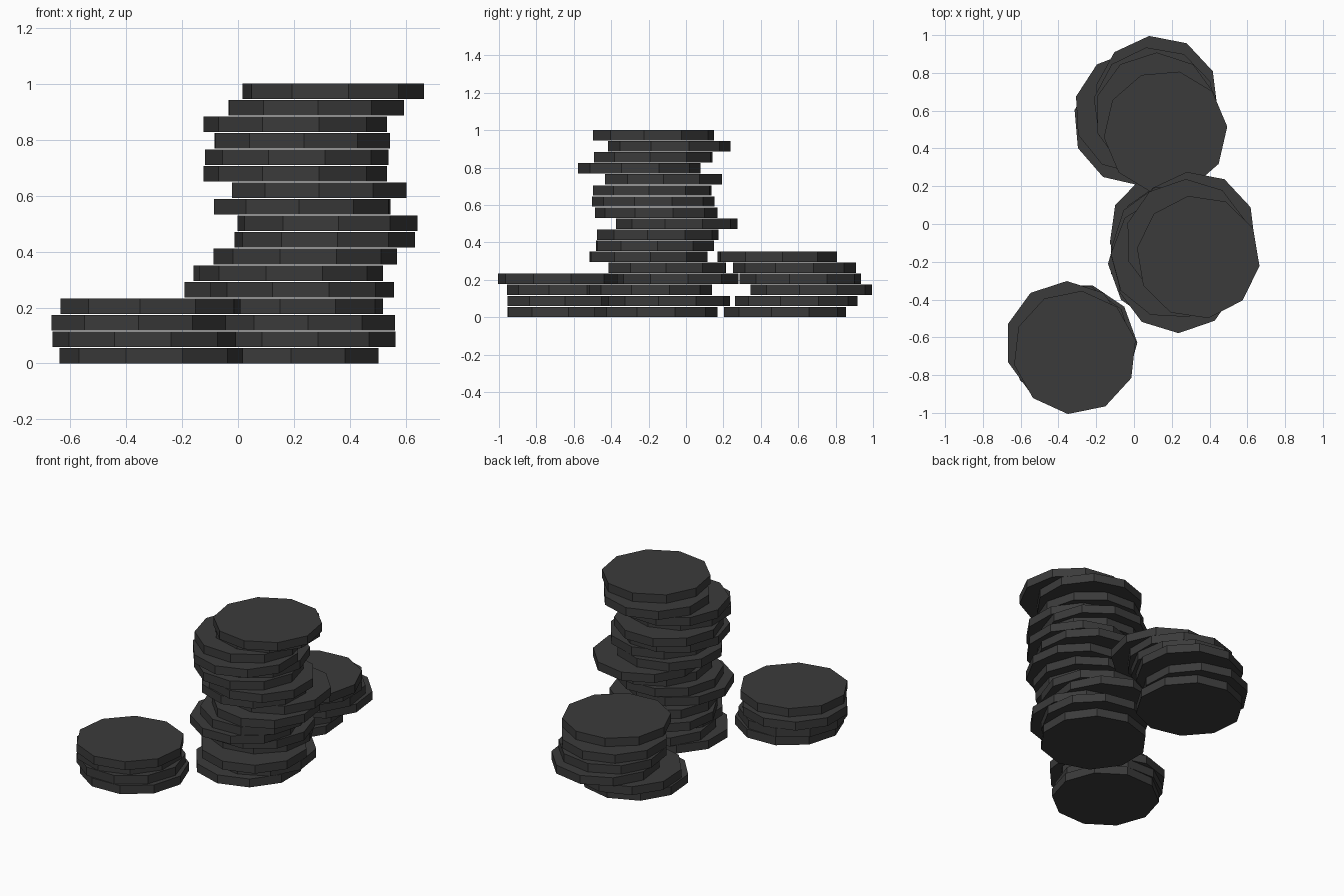
import bpy
from math import radians

cube = bpy.data.objects.get("Cube")
if cube:
    bpy.data.objects.remove(cube, do_unlink=True)

SIDES = 10
RADIUS = 0.328
THICKNESS = 0.0555
PITCH = 0.0591

# Single dark material
mat = bpy.data.materials.new("dark_grey")
mat.use_nodes = True
colour = (0.043, 0.043, 0.043, 1)
mat.diffuse_color = colour
mat.node_tree.nodes["Principled BSDF"].inputs["Base Color"].default_value = colour

# Each stack lists its discs from the ground up: x, y, turn in degrees
stacks = {
    "tall_stack": [
        (.19, -.16, 0), (.24, -.09, 8), (.25, -.19, 0), (.195, -.045, -8),
        (.23, -.10, 17), (.19, -.20, 20), (.24, -.165, 20), (.31, -.15, 8),
        (.32, -.05, 7), (.23, -.16, -2), (.29, -.175, 0), (.205, -.18, 15),
        (.21, -.12, 18), (.23, -.25, 1), (.205, -.175, 15), (.28, -.09, 1),
        (.34, -.175, 9.5)],
    "back_stack": [
        (.005, .53, 5), (.01, .59, 3), (.12, .67, 7),
        (.11, .61, 8), (.12, .58, 0), (.167, .487, 23)],
    "front_stack": [
        (-.31, -.64, 20), (-.335, -.64, 17), (-.355, -.63, 0),
        (-.313, -.68, -6.5)],
}


def add_disc(name, x, y, z, turn):
    bpy.ops.mesh.primitive_cylinder_add(
        vertices=SIDES, radius=RADIUS, depth=THICKNESS,
        location=(x, y, z + THICKNESS / 2), rotation=(0, 0, radians(turn)))
    disc = bpy.context.object
    disc.name = name
    disc.data.materials.append(mat)


# Pile up the discs
for stack, discs in stacks.items():
    for level, (x, y, turn) in enumerate(discs):
        add_disc(f"{stack}_disc_{level + 1}", x, y, level * PITCH, turn)
